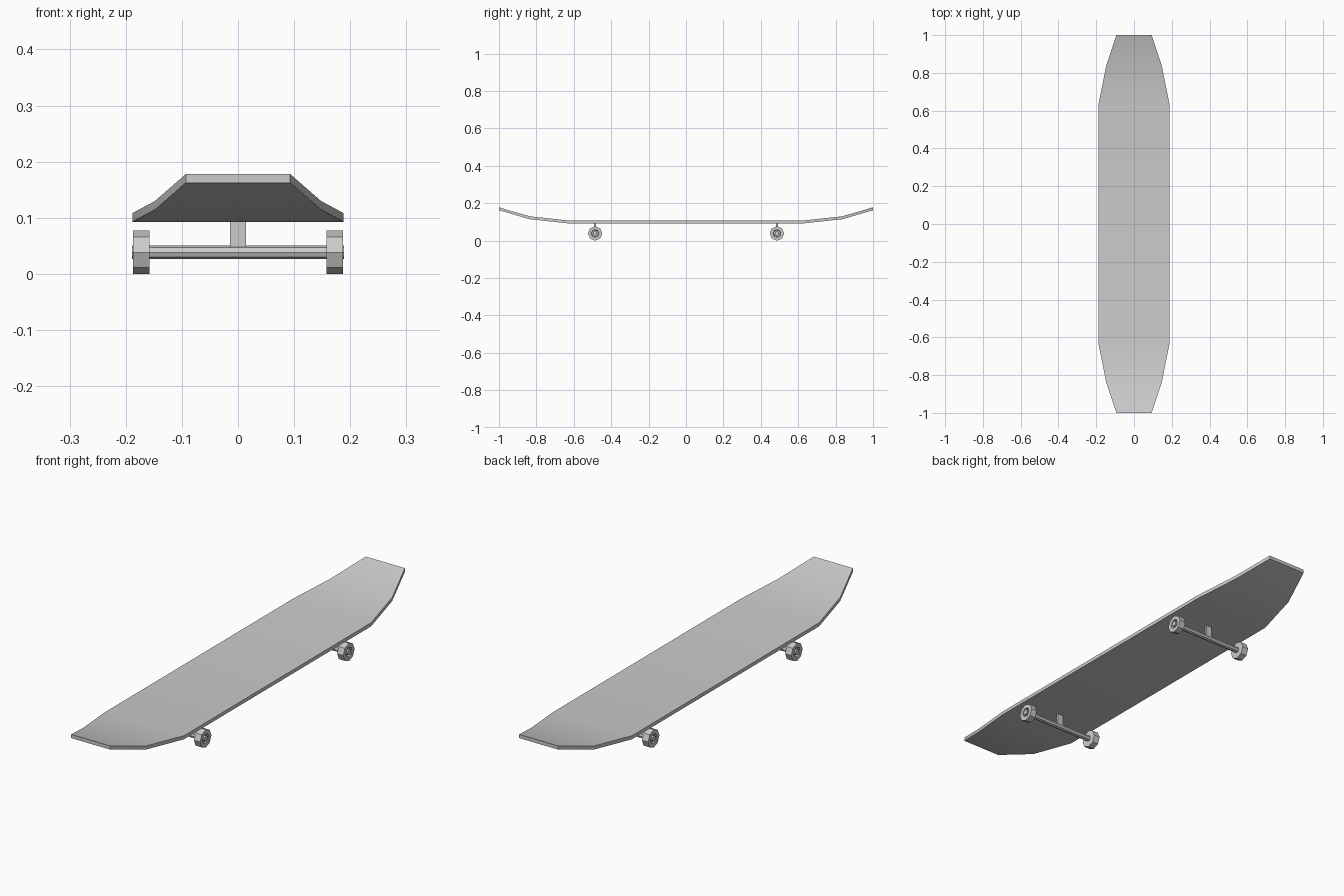
import bpy, bmesh
from math import sin, cos, pi

if "Cube" in bpy.data.objects:
    bpy.data.objects.remove(bpy.data.objects["Cube"])


def make_object(name, bm):
    bmesh.ops.recalc_face_normals(bm, faces=bm.faces[:])
    mesh = bpy.data.meshes.new(name)
    bm.to_mesh(mesh)
    bm.free()
    obj = bpy.data.objects.new(name, mesh)
    bpy.context.collection.objects.link(obj)
    return obj


def lathe_x(name, profile, y, z, sides=8):
    """Revolve (x, radius) points about an axis along x, capping both ends."""
    bm = bmesh.new()
    rings = [[bm.verts.new((x, y + r * sin(2 * pi * i / sides), z + r * cos(2 * pi * i / sides)))
              for i in range(sides)] for x, r in profile]
    for a, b in zip(rings, rings[1:]):
        for i in range(sides):
            j = (i + 1) % sides
            bm.faces.new((a[i], a[j], b[j], b[i]))
    bm.faces.new(rings[0])
    bm.faces.new(rings[-1])
    return make_object(name, bm)


# Deck: cross-sections (y, half width, top z), mirrored front to back
THICK = 0.0155
half = [(0.635, 0.188, 0.1085), (0.835, 0.148, 0.130), (1.0, 0.093, 0.178)]
stations = [(-y, w, z) for y, w, z in reversed(half)] + half
bm = bmesh.new()
loops = [[bm.verts.new(p) for p in ((-w, y, z - THICK), (w, y, z - THICK), (w, y, z), (-w, y, z))]
         for y, w, z in stations]
for a, b in zip(loops, loops[1:]):
    for i in range(4):
        j = (i + 1) % 4
        bm.faces.new((a[i], a[j], b[j], b[i]))
bm.faces.new(loops[0])
bm.faces.new(loops[-1])
deck = make_object("deck", bm)
bpy.context.view_layer.objects.active = deck
deck.select_set(True)
bpy.ops.object.shade_smooth_by_angle(angle=0.5)

# Trucks: post, axle and two wheels with recessed outer hubs
WHEEL_R = 0.0385
for end, y in (("front", -0.486), ("rear", 0.486)):
    bpy.ops.mesh.primitive_cube_add(size=1, location=(0, y, 0.0705))
    post = bpy.context.object
    post.name = end + "_post"
    post.scale = (0.028, 0.012, 0.047)

    lathe_x(end + "_axle", [(-0.189, 0.012), (0.189, 0.012)], y, WHEEL_R)

    for side, s in (("left", -1), ("right", 1)):
        profile = [(s * 0.158, 0.012), (s * 0.158, WHEEL_R), (s * 0.187, WHEEL_R),
                   (s * 0.187, 0.021), (s * 0.178, 0.018)]
        lathe_x(f"{end}_{side}_wheel", profile, y, WHEEL_R)
